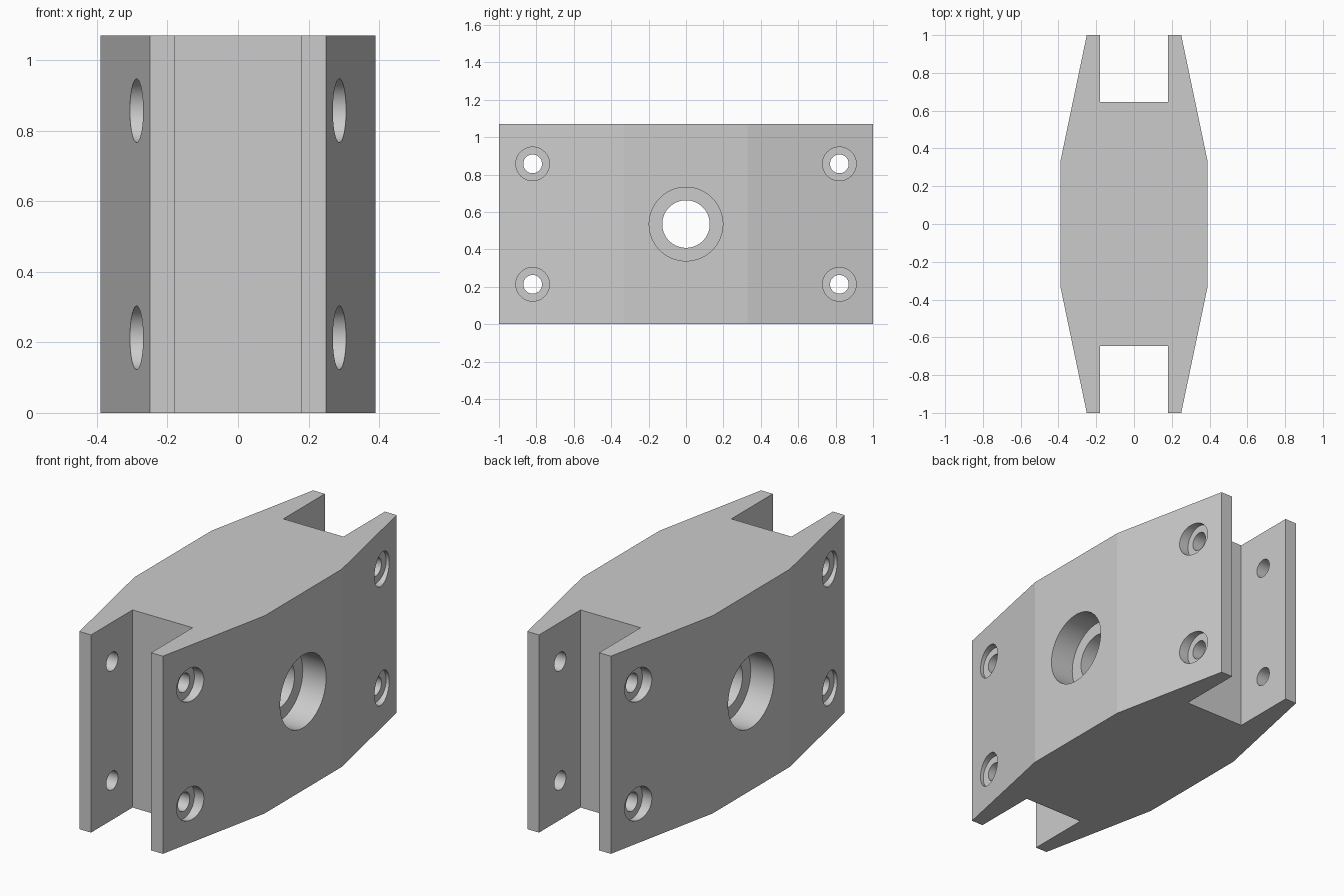
import bpy, bmesh, math
from mathutils import Matrix

cube = bpy.data.objects.get("Cube")
if cube:
    bpy.data.objects.remove(cube, do_unlink=True)

HEIGHT = 1.07
GREY = (0.6, 0.6, 0.6, 1)
mat = bpy.data.materials.new("plain grey")
mat.use_nodes = True
mat.diffuse_color = GREY
mat.node_tree.nodes["Principled BSDF"].inputs["Base Color"].default_value = GREY


def make_object(name, bm):
    bmesh.ops.recalc_face_normals(bm, faces=bm.faces)
    mesh = bpy.data.meshes.new(name)
    bm.to_mesh(mesh)
    bm.free()
    mesh.materials.append(mat)
    obj = bpy.data.objects.new(name, mesh)
    bpy.context.collection.objects.link(obj)
    return obj


# Body: one quarter of the slotted plan outline, mirrored and extruded
quarter = [(0.39, 0.33), (0.25, 1.0), (0.18, 1.0), (0.18, 0.645)]
half = quarter + [(-x, y) for x, y in reversed(quarter)]
outline = half + [(-x, -y) for x, y in half]
bm = bmesh.new()
base = bm.faces.new([bm.verts.new((x, y, 0)) for x, y in outline])
top = bmesh.ops.extrude_face_region(bm, geom=[base])["geom"]
bmesh.ops.translate(bm, vec=(0, 0, HEIGHT),
                    verts=[v for v in top if isinstance(v, bmesh.types.BMVert)])
body = make_object("clamp_block", bm)


def stepped_cutter(name, y, z, bore, counterbore, floor):
    """Revolved bore along x, wider beyond the floor on both sides."""
    bm = bmesh.new()
    profile = [(-1, 0), (-1, counterbore), (-floor, counterbore), (-floor, bore),
               (floor, bore), (floor, counterbore), (1, counterbore), (1, 0)]
    verts = [bm.verts.new((x, r, 0)) for x, r in profile]
    edges = [bm.edges.new(pair) for pair in zip(verts, verts[1:])]
    bmesh.ops.spin(bm, geom=verts + edges, axis=(1, 0, 0), cent=(0, 0, 0),
                   steps=64, angle=math.tau)
    bmesh.ops.remove_doubles(bm, verts=bm.verts, dist=0.0001)
    bmesh.ops.transform(bm, matrix=Matrix.Translation((0, y, z)), verts=bm.verts)
    return make_object(name, bm)


# Central bore and four counterbored bolt holes
cutters = [stepped_cutter("centre_bore_cutter", 0, HEIGHT / 2, 0.127, 0.197, 0.25)]
for y in (-0.82, 0.82):
    for z in (-0.322, 0.322):
        cutters.append(stepped_cutter("bolt_hole_cutter", y, HEIGHT / 2 + z,
                                      0.05, 0.09, 0.25))

bpy.ops.object.select_all(action="DESELECT")
bpy.context.view_layer.objects.active = body
body.select_set(True)
for cutter in cutters:
    mod = body.modifiers.new("hole", "BOOLEAN")
    mod.operation = "DIFFERENCE"
    mod.solver = "EXACT"
    mod.object = cutter
    bpy.ops.object.modifier_apply(modifier=mod.name)
    bpy.data.objects.remove(cutter, do_unlink=True)

# Round bores smooth, plates crisp
bpy.ops.object.shade_smooth_by_angle(angle=math.radians(8))
